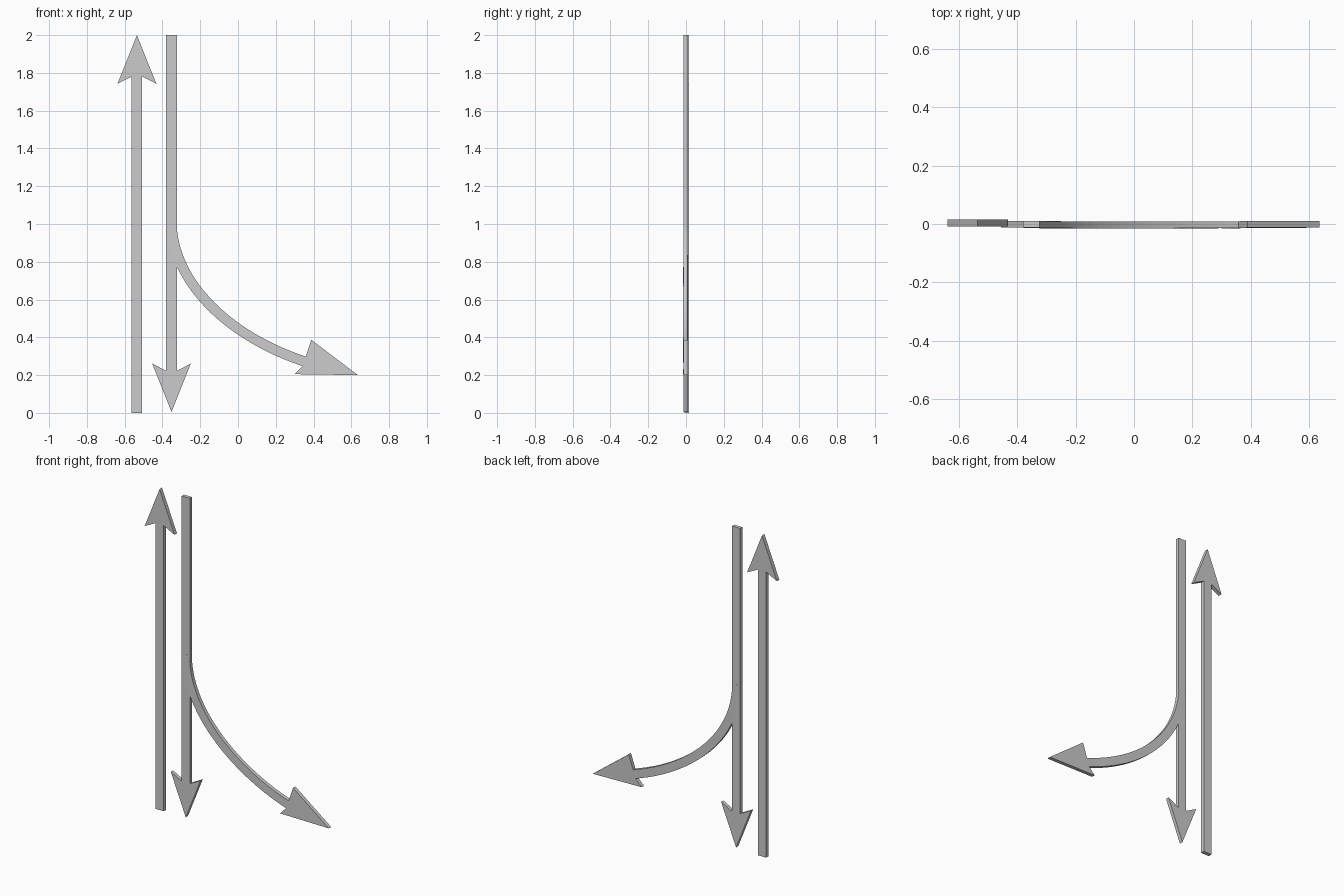
import bpy, bmesh
from mathutils import Vector

if "Cube" in bpy.data.objects:
    bpy.data.objects.remove(bpy.data.objects["Cube"])


def slab(name, outline, y_front, y_back, shift=lambda x, z: 0.0):
    """Extrude a closed x-z outline between two y values."""
    bm = bmesh.new()
    verts = [bm.verts.new((x, y_front + shift(x, z), z)) for x, z in outline]
    face = bm.faces.new(verts)
    new = bmesh.ops.extrude_face_region(bm, geom=[face])["geom"]
    bmesh.ops.translate(bm, vec=(0, y_back - y_front, 0),
                        verts=[g for g in new if isinstance(g, bmesh.types.BMVert)])
    bmesh.ops.recalc_face_normals(bm, faces=bm.faces)
    mesh = bpy.data.meshes.new(name)
    bm.to_mesh(mesh)
    bm.free()
    obj = bpy.data.objects.new(name, mesh)
    bpy.context.collection.objects.link(obj)
    return obj


def straight_arrow(cx, tail, notch, barb, tip, half=0.028, wing=0.103):
    """Arrow outline along z with swept-back barbs."""
    right = [(half, tail), (half, notch), (wing, barb)]
    left = [(-x, z) for x, z in reversed(right)]
    return [(cx + x, z) for x, z in right + [(0, tip)] + left]


# Straight arrows
slab("up_arrow", straight_arrow(-0.535, 0.0, 1.78, 1.742, 2.0), -0.008, 0.016)
slab("down_arrow", straight_arrow(-0.352, 2.0, 0.222, 0.262, 0.005), -0.012, 0.010)

# Branching arrow: ribbon around a cubic curve, ending in a barbed head
P = [Vector(p) for p in ((-0.352, 1.02), (-0.352, 0.68), (-0.03, 0.398), (0.35, 0.273))]
STEPS, HALF = 32, 0.0265
upper, lower = [], []
for i in range(STEPS + 1):
    t = i / STEPS
    s = 1 - t
    c = s**3 * P[0] + 3 * s*s*t * P[1] + 3 * s*t*t * P[2] + t**3 * P[3]
    d = (s*s * (P[1] - P[0]) + 2*s*t * (P[2] - P[1]) + t*t * (P[3] - P[2])).normalized()
    n = Vector((-d.y, d.x)) * HALF
    upper.append(tuple(c + n))
    lower.append(tuple(c - n))
head = [(0.388, 0.387), (0.635, 0.20), (0.30, 0.205)]

# The branch leans slightly forward below the line from its root to its tip
root, tip = P[0], Vector(head[1])
chord = (tip - root).normalized()


def lean(x, z):
    v = Vector((x, z)) - root
    return 0.012 * (chord.x * v.y - chord.y * v.x)


slab("branch_arrow", upper + head + lower[::-1], -0.0125, 0.0105, lean)
